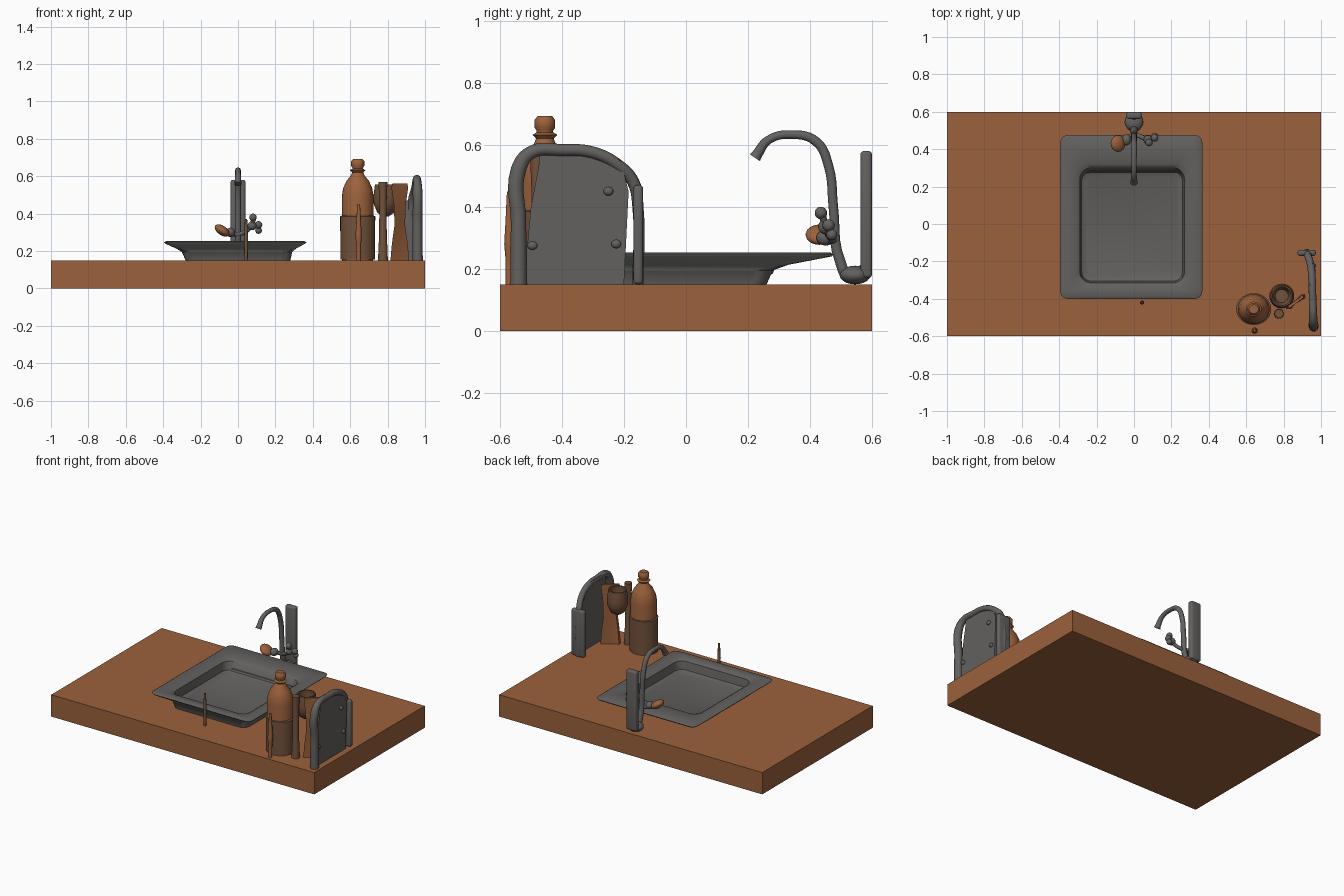
import bpy, bmesh, math
from mathutils import Vector

cube = bpy.data.objects.get("Cube")
if cube:
    bpy.data.objects.remove(cube)


def material(name, r, g, b):
    m = bpy.data.materials.new(name)
    m.use_nodes = True
    m.diffuse_color = (r, g, b, 1)
    m.node_tree.nodes["Principled BSDF"].inputs["Base Color"].default_value = (r, g, b, 1)
    return m


WOOD = material("warm wood", 0.33, 0.12, 0.045)
STEEL = material("dark steel", 0.125, 0.12, 0.115)
PALE = material("pale steel", 0.24, 0.25, 0.22)
LABEL = material("brown label", 0.17, 0.085, 0.045)


def finish(obj, mats, angle=40):
    for m in mats:
        obj.data.materials.append(m)
    bpy.ops.object.select_all(action='DESELECT')
    obj.select_set(True)
    bpy.context.view_layer.objects.active = obj
    bpy.ops.object.shade_smooth_by_angle(angle=math.radians(angle))
    return obj


def from_bmesh(name, bm, *mats):
    bmesh.ops.recalc_face_normals(bm, faces=bm.faces)
    me = bpy.data.meshes.new(name)
    bm.to_mesh(me)
    bm.free()
    obj = bpy.data.objects.new(name, me)
    bpy.context.collection.objects.link(obj)
    return finish(obj, mats)


def loft(name, rings, *mats):
    """Skin closed rings of points and cap both ends."""
    bm = bmesh.new()
    loops = [[bm.verts.new(p) for p in ring] for ring in rings]
    n = len(loops[0])
    for a, b in zip(loops, loops[1:]):
        for i in range(n):
            j = (i + 1) % n
            bm.faces.new((a[i], a[j], b[j], b[i]))
    bm.faces.new(loops[0][::-1])
    bm.faces.new(loops[-1])
    return from_bmesh(name, bm, *mats)


def lathe(name, x, y, profile, mat, squash=1.0, n=28):
    rings = [[(x + r * math.cos(i * math.tau / n), y + squash * r * math.sin(i * math.tau / n), z)
              for i in range(n)] for r, z in profile]
    return loft(name, rings, mat)


def rounded_rect(x0, x1, y0, y1, z, r, steps=5):
    pts = []
    corners = ((x1 - r, y1 - r), (x0 + r, y1 - r), (x0 + r, y0 + r), (x1 - r, y0 + r))
    for k, (cx, cy) in enumerate(corners):
        for i in range(steps + 1):
            a = (k + i / steps) * math.pi / 2
            pts.append((cx + r * math.cos(a), cy + r * math.sin(a), z))
    return pts


def tube(name, points, radius, mat, widths=None):
    cu = bpy.data.curves.new(name, 'CURVE')
    cu.dimensions = '3D'
    cu.bevel_depth = radius
    cu.bevel_resolution = 3
    cu.use_fill_caps = True
    cu.resolution_u = 6
    sp = cu.splines.new('BEZIER')
    sp.bezier_points.add(len(points) - 1)
    for i, (bp, p) in enumerate(zip(sp.bezier_points, points)):
        bp.co = p
        bp.handle_left_type = bp.handle_right_type = 'AUTO'
        bp.radius = widths[i] if widths else 1
    obj = bpy.data.objects.new(name, cu)
    bpy.context.collection.objects.link(obj)
    bpy.ops.object.select_all(action='DESELECT')
    obj.select_set(True)
    bpy.context.view_layer.objects.active = obj
    bpy.ops.object.convert(target='MESH')
    return finish(bpy.context.view_layer.objects.active, [mat], 50)


def ball(name, loc, size, mat, rot=(0, 0, 0)):
    bpy.ops.mesh.primitive_uv_sphere_add(segments=16, ring_count=10, location=loc, rotation=rot)
    obj = bpy.context.object
    obj.name = name
    obj.scale = size
    return finish(obj, [mat])


def box(name, lo, hi, mat, bevel=0.0):
    bm = bmesh.new()
    bmesh.ops.create_cube(bm, size=1)
    lo, hi = Vector(lo), Vector(hi)
    for v in bm.verts:
        v.co = (lo + hi) / 2 + v.co * (hi - lo)
    if bevel:
        bmesh.ops.bevel(bm, geom=bm.edges[:], offset=bevel, segments=3, affect='EDGES', profile=0.5)
    return from_bmesh(name, bm, mat)


# Countertop slab
box("countertop", (-1, -0.6, 0), (1, 0.6, 0.15), WOOD)

# Sink: outer wall, flared rim, then the bowl inside
sink = loft("sink_basin", [
    rounded_rect(-0.28, 0.28, -0.32, 0.26, 0.15, 0.05),
    rounded_rect(-0.30, 0.29, -0.33, 0.28, 0.195, 0.06),
    rounded_rect(-0.33, 0.31, -0.35, 0.33, 0.213, 0.06),
    rounded_rect(-0.39, 0.36, -0.395, 0.47, 0.240, 0.04),
    rounded_rect(-0.395, 0.365, -0.40, 0.475, 0.247, 0.04),
    rounded_rect(-0.385, 0.355, -0.39, 0.465, 0.253, 0.04),
    rounded_rect(-0.31, 0.29, -0.33, 0.32, 0.250, 0.06),
    rounded_rect(-0.29, 0.27, -0.315, 0.30, 0.238, 0.06),
    rounded_rect(-0.28, 0.26, -0.305, 0.28, 0.185, 0.05),
    rounded_rect(-0.26, 0.24, -0.285, 0.26, 0.175, 0.04)], STEEL, PALE)
for p in sink.data.polygons:
    if p.normal.z < 0.3 and 0.196 < p.center.z < 0.249 and abs(p.center.x + 0.01) + abs(p.center.y) > 0.32:
        outside = p.center.x < -0.3 or p.center.x > 0.285 or p.center.y < -0.325 or p.center.y > 0.305
        p.material_index = 1 if outside else 0

# Faucet: rear column, curved foot and swan neck
box("faucet_column", (-0.04, 0.562, 0.17), (0.04, 0.6, 0.58), STEEL, 0.012)
ball("faucet_foot", (0, 0.545, 0.18), (0.05, 0.05, 0.03), STEEL)
tube("faucet_neck", [(0, 0.575, 0.2), (0, 0.535, 0.17), (0, 0.495, 0.23), (0, 0.475, 0.4),
                     (0, 0.46, 0.53), (0, 0.42, 0.61), (0, 0.34, 0.633), (0, 0.265, 0.615),
                     (0, 0.23, 0.57), (0, 0.222, 0.558)], 0.016, STEEL,
     [1.2, 1.2, 1.1, 1, 1, 1, 0.9, 0.9, 1.1, 1.3])

# Faucet handles
tube("handle_bar", [(-0.06, 0.45, 0.30), (0, 0.475, 0.29), (0.06, 0.455, 0.32), (0.085, 0.44, 0.37)], 0.012, STEEL)
ball("wooden_lever", (-0.085, 0.43, 0.31), (0.045, 0.045, 0.025), WOOD, (0, 0.6, 0))
ball("lever_hub", (-0.04, 0.45, 0.30), (0.025, 0.03, 0.025), STEEL)
for i, (x, y, z, s) in enumerate(((0.08, 0.435, 0.38, 0.02), (0.11, 0.46, 0.34, 0.02),
                                  (0.075, 0.45, 0.335, 0.024), (0.11, 0.47, 0.31, 0.018))):
    ball(f"handle_knob_{i + 1}", (x, y, z), (s, s, s), STEEL)

# Thin stick in front of the sink
tube("thin_stick", [(0.043, -0.42, 0.15), (0.043, -0.42, 0.27), (0.043, -0.42, 0.37)], 0.009, LABEL, [1, 1.2, 0.7])

# Bottle with label and stopper
lathe("bottle", 0.64, -0.455, [(0.083, 0.15), (0.085, 0.49), (0.078, 0.535), (0.06, 0.575), (0.036, 0.605),
                               (0.03, 0.62), (0.042, 0.632), (0.028, 0.64), (0.028, 0.645), (0.035, 0.655),
                               (0.035, 0.68), (0.025, 0.692)], WOOD, 0.95)
lathe("bottle_label", 0.64, -0.455, [(0.092, 0.155), (0.094, 0.385), (0.084, 0.39)], LABEL, 0.9)
tube("knobbed_stick", [(0.645, -0.57, 0.15), (0.645, -0.57, 0.22), (0.645, -0.57, 0.28), (0.645, -0.57, 0.37),
                       (0.645, -0.57, 0.45)], 0.013, WOOD, [0.9, 0.9, 1.3, 0.9, 0.6])

# Utensils beside the bottle
tube("utensil_handle", [(0.775, -0.48, 0.15), (0.775, -0.48, 0.3), (0.775, -0.48, 0.45), (0.775, -0.48, 0.57)],
     0.024, LABEL, [1.1, 0.85, 0.8, 1])
lathe("goblet", 0.79, -0.385, [(0.015, 0.385), (0.045, 0.405), (0.064, 0.45), (0.066, 0.49), (0.058, 0.555),
                               (0.05, 0.555), (0.055, 0.49), (0.035, 0.43)], LABEL)

# Thin bent wooden spatula that flares at foot and head
rings = []
for z, half in ((0.15, 0.05), (0.24, 0.042), (0.34, 0.028), (0.45, 0.032), (0.54, 0.045), (0.56, 0.04)):
    us = [-1 + i / 3 for i in range(7)]
    side = [(0.865 + half * u, -0.425 + 0.03 * u, -0.008) for u in us]
    back = [(x, y + 0.018, 0) for x, y, _ in side[::-1]]
    rings.append([(x, y, z) for x, y, _ in side + back])
loft("wooden_spatula", rings, WOOD)

# Upright board panel
outline = [(-0.55, 0.15), (-0.55, 0.26), (-0.512, 0.27), (-0.50, 0.40), (-0.475, 0.53), (-0.47, 0.597),
           (-0.32, 0.597), (-0.21, 0.55), (-0.185, 0.45), (-0.20, 0.15)]
loft("board_panel", [[(x, y, z) for y, z in outline] for x in (0.94, 0.958)], STEEL)

# Rounded frame around the board, with a broad rear leg
frame = [(-0.54, 0.15, 0.96), (-0.54, 0.35, 0.96), (-0.54, 0.52, 0.96), (-0.50, 0.575, 0.958), (-0.40, 0.583, 0.955),
         (-0.30, 0.575, 0.952), (-0.22, 0.535, 0.945), (-0.17, 0.48, 0.93), (-0.155, 0.40, 0.925), (-0.155, 0.15, 0.925)]
tube("board_frame", [(x, y, z) for y, z, x in frame], 0.02, STEEL, [1.4, 1.3, 1.3, 1.1, 1, 1, 1, 1, 0.9, 0.9])
box("board_rear_leg", (0.875, -0.17, 0.15), (0.972, -0.138, 0.47), STEEL, 0.012)
for i, (y, z) in enumerate(((-0.25, 0.45), (-0.225, 0.28), (-0.495, 0.275))):
    ball(f"board_bolt_{i + 1}", (0.96, y, z), (0.012, 0.016, 0.014), STEEL)
